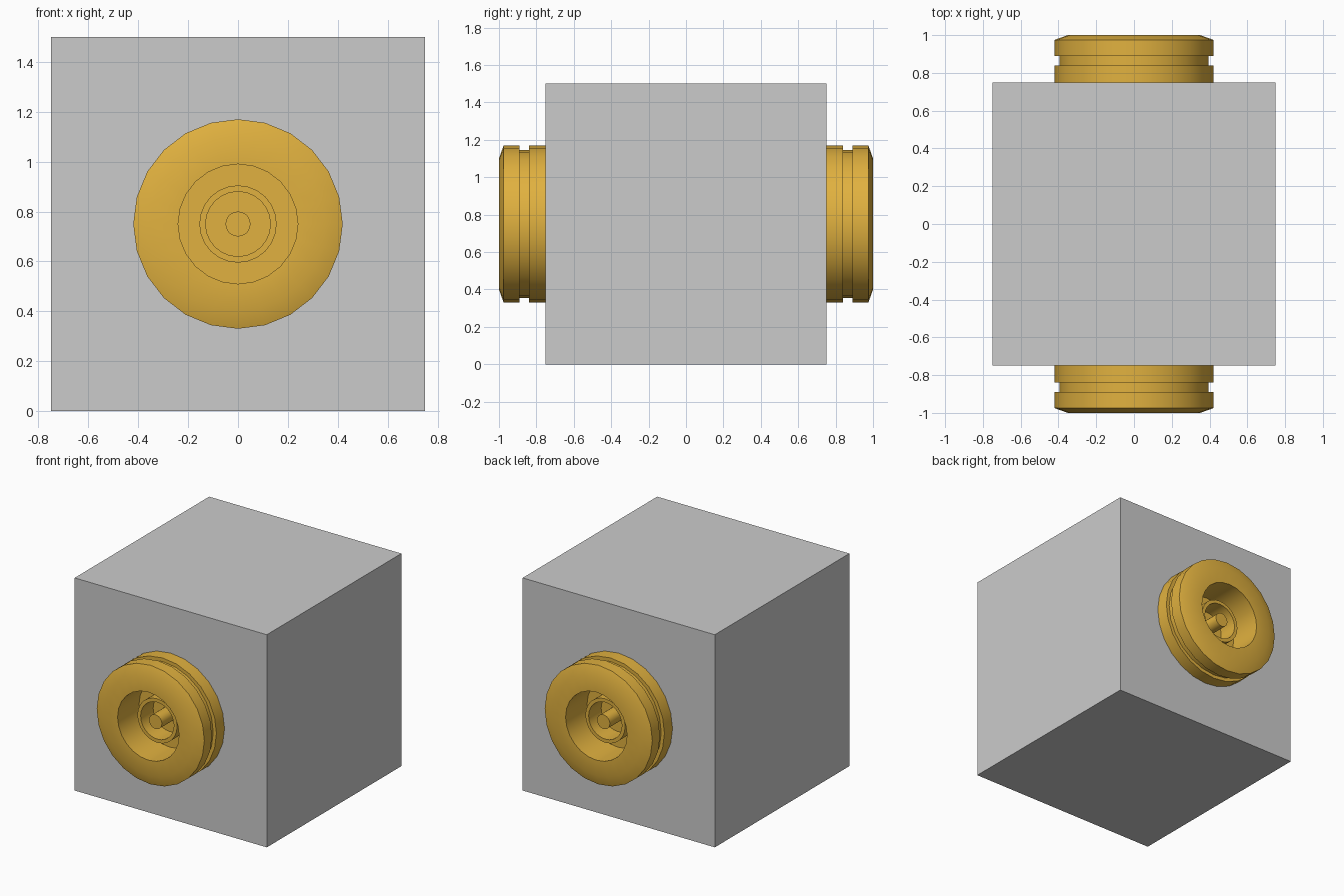
import bpy, bmesh, math
from mathutils import Matrix

if "Cube" in bpy.data.objects:
    bpy.data.objects.remove(bpy.data.objects["Cube"])

SIDES = 24
orange = bpy.data.materials.new("orange_metal")
orange.diffuse_color = (0.75, 0.44, 0.05, 1)
orange.use_nodes = True
orange.node_tree.nodes["Principled BSDF"].inputs["Base Color"].default_value = orange.diffuse_color


def lathe(name, profile, turn):
    """Revolve (radius, distance) pairs around the y axis; turn 0 = front, pi = back."""
    bm = bmesh.new()
    verts = [bm.verts.new((0, -d, r)) for r, d in profile]
    edges = [bm.edges.new(pair) for pair in zip(verts, verts[1:] + verts[:1])]
    bmesh.ops.spin(bm, geom=verts + edges, cent=(0, 0, 0), axis=(0, 1, 0),
                   angle=math.tau, steps=SIDES, use_duplicate=False)
    bmesh.ops.remove_doubles(bm, verts=bm.verts, dist=1e-4)
    bmesh.ops.dissolve_degenerate(bm, edges=bm.edges, dist=1e-5)
    bmesh.ops.recalc_face_normals(bm, faces=bm.faces)
    bm.transform(Matrix.Translation((0, 0, 0.75)) @ Matrix.Rotation(turn, 4, 'Z'))
    mesh = bpy.data.meshes.new(name)
    bm.to_mesh(mesh)
    bm.free()
    mesh.materials.append(orange)
    obj = bpy.data.objects.new(name, mesh)
    bpy.context.collection.objects.link(obj)
    bpy.ops.object.select_all(action='DESELECT')
    obj.select_set(True)
    bpy.context.view_layer.objects.active = obj
    bpy.ops.object.shade_smooth_by_angle(angle=math.radians(30))


# Main block
bpy.ops.mesh.primitive_cube_add(size=1.5, location=(0, 0, 0.75))
bpy.context.object.name = "block"

# Grooved collar with recessed floor
collar = [(0, 0.76), (0.24, 0.76), (0.24, 1.0), (0.35, 1.0), (0.42, 0.975),
          (0.42, 0.89), (0.395, 0.89), (0.395, 0.84), (0.42, 0.84),
          (0.42, 0.75), (0, 0.75)]
# Inner sleeve and centre pin
sleeve = [(0.13, 0.755), (0.13, 0.90), (0.155, 0.90), (0.155, 0.755)]
pin = [(0, 0.755), (0.05, 0.755), (0.05, 0.92), (0, 0.92)]

for side, turn in (("front", 0), ("back", math.pi)):
    lathe(side + "_collar", collar, turn)
    lathe(side + "_sleeve", sleeve, turn)
    lathe(side + "_pin", pin, turn)
